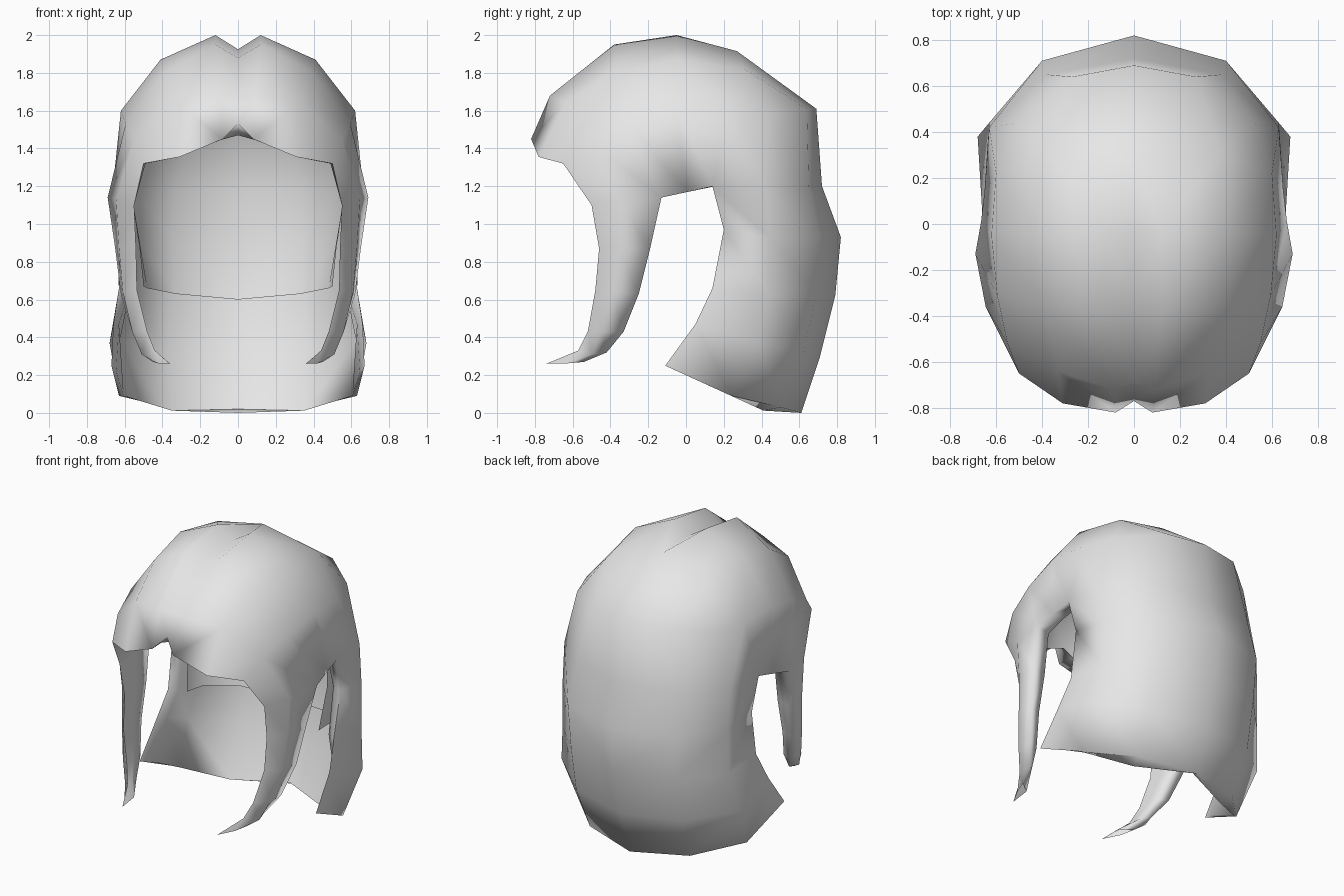
import bpy, bmesh, math
from mathutils import Vector

cube = bpy.data.objects.get("Cube")
if cube:
    bpy.data.objects.remove(cube)

mat = bpy.data.materials.new("light grey")
mat.use_nodes = True
mat.diffuse_color = (0.8, 0.8, 0.8, 1)
mat.node_tree.nodes["Principled BSDF"].inputs["Base Color"].default_value = (0.8, 0.8, 0.8, 1)


def add_grid(bm, rows):
    """Skin quads between rows of points."""
    grid = [[bm.verts.new(p) for p in row] for row in rows]
    for a, b in zip(grid, grid[1:]):
        for i in range(len(a) - 1):
            bm.faces.new((a[i], a[i + 1], b[i + 1], b[i]))


def finish(bm, name, inward=False):
    """Weld the patches, mirror them across x and shade smooth."""
    bmesh.ops.remove_doubles(bm, verts=bm.verts[:], dist=0.002)
    geom = bm.verts[:] + bm.edges[:] + bm.faces[:]
    bmesh.ops.mirror(bm, geom=geom, axis='X', merge_dist=0.002)
    bmesh.ops.remove_doubles(bm, verts=bm.verts[:], dist=0.002)
    bmesh.ops.recalc_face_normals(bm, faces=bm.faces[:])
    # make the topmost face point up (or down for a lining)
    top = max(bm.faces, key=lambda f: f.calc_center_median().z)
    if (top.normal.z < 0) != inward:
        bmesh.ops.reverse_faces(bm, faces=bm.faces[:])
    mesh = bpy.data.meshes.new(name)
    bm.to_mesh(mesh)
    bm.free()
    mesh.materials.append(mat)
    obj = bpy.data.objects.new(name, mesh)
    bpy.context.collection.objects.link(obj)
    bpy.ops.object.select_all(action='DESELECT')
    obj.select_set(True)
    bpy.context.view_layer.objects.active = obj
    bpy.ops.object.shade_smooth_by_angle(angle=math.radians(110))


# Strips running from fringe to back, from the parting outwards;
# the ridge closes the parting behind the crown
parting = [(0, -.77, 1.53), (0, -.69, 1.67), (0, -.36, 1.88), (0, -.04, 1.925), (0, .27, 1.915), (0, .69, 1.61)]
ridge = [(.08, -.82, 1.45), (.09, -.72, 1.68), (.12, -.38, 1.95), (.12, -.05, 2.0)] + parting[4:]
crown = [(.31, -.78, 1.355), (.33, -.64, 1.64), (.38, -.36, 1.81), (.41, -.04, 1.87), (.37, .31, 1.82), (.27, .64, 1.61)]
temple = [(.5, -.65, 1.32), (.55, -.52, 1.45), (.595, -.31, 1.53), (.62, -.05, 1.6), (.6, .22, 1.58), (.52, .44, 1.58)]
ear = [(.55, -.5, 1.1), (.645, -.36, 1.13), (.69, -.13, 1.14), (.665, .01, 1.17), (.65, .14, 1.2)]

# Inner lip of the fringe, from the parting to the side lock
lip = [(0, -.68, 1.47), (.09, -.7, 1.445), (.31, -.66, 1.36), (.49, -.58, 1.32), ear[0]]

# Rows of the back hair, from the ear opening to the centre back
back = [
    [temple[4], temple[5], crown[5], parting[5]],
    [ear[4], (.63, .42, 1.2), (.38, .65, 1.2), (0, .72, 1.2)],
    [(.64, .2, .97), (.63, .44, .93), (.4, .71, .93), (0, .82, .93)],
    [(.63, .14, .66), (.63, .44, .63), (.39, .69, .63), (0, .79, .62)],
    [(.66, .05, .47), (.68, .38, .37), (.4, .62, .32), (0, .71, .3)],
    [(.67, -.11, .25), (.63, .24, .09), (.38, .5, .03), (0, .61, 0)],
]

# Side lock sections: front edge, outer middle, back edge
lock = [
    ear[:3],
    [(.54, -.46, .87), (.63, -.36, .87), (.65, -.19, .87)],
    [(.535, -.48, .65), (.61, -.39, .64), (.62, -.25, .63)],
    [(.48, -.52, .43), (.56, -.45, .43), (.56, -.33, .43)],
    [(.44, -.57, .33), (.51, -.5, .31), (.49, -.42, .32)],
    [(.36, -.74, .26), (.42, -.63, .262), (.45, -.54, .27)],
]


def lock_inside(row, gap):
    """Inner face of a lock section, bulging towards the back edge."""
    f, b = Vector(row[0]), Vector(row[2])
    inner = Vector((f.x + .01, b.y - gap, b.z))
    return [f, f.lerp(inner, .5), inner, b]


lock_inner = [lock_inside(r, g) for r, g in zip(lock, (.03, .02, .02, .03, .04, .06))]
ear_rim = [lock_inner[0][2], (.57, .01, 1.175), (.57, .155, 1.2)]


def thin(p):
    return (p[0] * .92, p[1] * .92, p[2] + .01)


def edge_rim(p, dx, dy):
    return (p[0] - dx, p[1] + dy, p[2])


# Inside of the back hair, tapering to the ear opening and the lower edge
tip = back[5][0]
back_lining = [[ear[4], ear_rim[2]] + [thin(p) for p in back[1][1:]]]
back_lining += [[r[0], edge_rim(r[0], *d)] + [thin(p) for p in r[1:]]
                for r, d in zip(back[2:5], ((.07, .02), (.06, .03), (.03, .08)))]
back_lining += [[tip, (.645, -.02, .22), (.605, .24, .09), (.35, .41, .012), (0, .57, .02)],
                [tip, (.658, -.004, .202)] + back[5][1:]]

# Outer hair: dome, temples, back, side locks and turned-in rims
bm = bmesh.new()
add_grid(bm, [parting, ridge, crown, temple])
add_grid(bm, [temple[:5], ear])
add_grid(bm, back)
add_grid(bm, lock)
add_grid(bm, lock_inner)
add_grid(bm, [ear[2:], ear_rim])
add_grid(bm, back_lining)
add_grid(bm, [[s[0] for s in (parting, ridge, crown, temple, ear)], lip])
finish(bm, "hair_shell")


# Inner cap: a smaller lining joined to the fringe lip and the ear rim
def inset(p):
    x, y, z = p
    return (x * .88, y * (.8 if y > 0 else .89), 1 + (z - 1) * .89)


def lining(start, strip):
    return [start] + [inset(p) for p in strip[1:]]


cap_ear = lock_inner[0][:3] + ear_rim[1:]
cap_ridge = lining(lip[1], ridge)
cap_temple = lining(lip[3], temple)
cap_parting = [lip[0]] + [(0, y, z - .02) for x, y, z in cap_ridge[1:4]] + cap_ridge[4:]
cap_back = [[inset(p) for p in back[0]],
            [ear_rim[2]] + [inset(p) for p in back[1][1:]],
            [(.53, .21, .96), (.53, .34, .93), (.35, .54, .93), (0, .62, .93)],
            [(.5, .16, .67), (.48, .31, .66), (.33, .49, .63), (0, .56, .6)]]
bm = bmesh.new()
add_grid(bm, [cap_parting, cap_ridge, lining(lip[2], crown), cap_temple])
add_grid(bm, [cap_temple[:5], cap_ear])
add_grid(bm, cap_back)
finish(bm, "inner_cap", inward=True)
